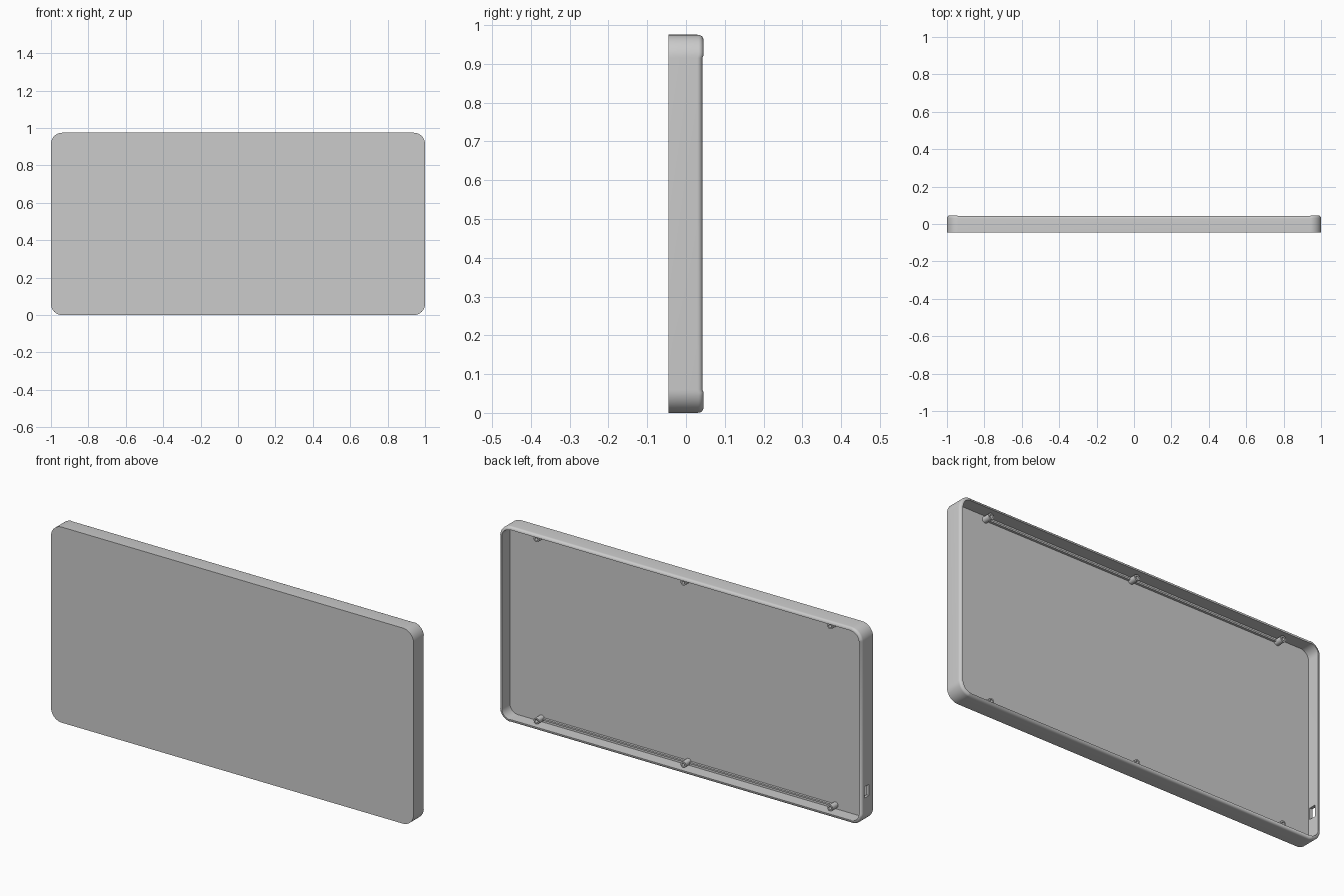
import bpy, bmesh, math

cube = bpy.data.objects.get("Cube")
if cube:
    bpy.data.objects.remove(cube, do_unlink=True)

W, H, D = 2.0, 0.975, 0.09
CORNER, WALL, FLOOR_Y, ROUND = 0.06, 0.015, -0.02, 0.013
FRONT, BACK = -D / 2, D / 2

gray = bpy.data.materials.new("light_gray")
gray.use_nodes = True
COLOR = (0.6, 0.6, 0.6, 1)
gray.diffuse_color = COLOR
gray.node_tree.nodes["Principled BSDF"].inputs["Base Color"].default_value = COLOR


def make_object(name, bm, smooth=True):
    bmesh.ops.recalc_face_normals(bm, faces=bm.faces)
    mesh = bpy.data.meshes.new(name)
    bm.to_mesh(mesh)
    bm.free()
    obj = bpy.data.objects.new(name, mesh)
    bpy.context.collection.objects.link(obj)
    mesh.materials.append(gray)
    if smooth:
        bpy.ops.object.select_all(action="DESELECT")
        obj.select_set(True)
        bpy.context.view_layer.objects.active = obj
        bpy.ops.object.shade_smooth_by_angle(angle=math.radians(35))
    return obj


def bridge(bm, a, b):
    n = len(a)
    for i in range(n):
        bm.faces.new((a[i], a[(i + 1) % n], b[(i + 1) % n], b[i]))


def rounded_ring(bm, inset, y, lift=0.0, steps=12):
    """Rounded rectangle in the xz plane; lift raises the corners a little."""
    r = CORNER - inset
    cx, cz = W / 2 - CORNER, H / 2 - CORNER
    ring = []
    for q, (sx, sz) in enumerate(((1, 1), (-1, 1), (-1, -1), (1, -1))):
        for i in range(steps + 1):
            a = math.pi / 2 * (q + i / steps)
            up = lift if 0 < i < steps else 0
            ring.append(bm.verts.new((sx * cx + r * math.cos(a), y + up,
                                      H / 2 + sz * cz + r * math.sin(a))))
    return ring


def box(name, center, size):
    bm = bmesh.new()
    bmesh.ops.create_cube(bm, size=1)
    bmesh.ops.scale(bm, vec=size, verts=bm.verts)
    bmesh.ops.translate(bm, vec=center, verts=bm.verts)
    return make_object(name, bm, smooth=False)


# Shell: flat front, side walls with a rounded rim, recessed floor
bm = bmesh.new()
lift = 0.003
rim = BACK - lift
rings = [rounded_ring(bm, 0, FRONT)]
for k in range(6):
    a = math.pi / 2 * k / 5
    rings.append(rounded_ring(bm, ROUND * (1 - math.cos(a)),
                              rim - ROUND * (1 - math.sin(a)), lift))
rings.append(rounded_ring(bm, WALL, rim, lift))
rings.append(rounded_ring(bm, WALL, FLOOR_Y))
for a, b in zip(rings, rings[1:]):
    bridge(bm, a, b)
bm.faces.new(rings[0])
bm.faces.new(rings[-1])
shell = make_object("tray_shell", bm)

# Port opening through the side wall
cutter = box("port_cutter", (-W / 2, 0.006, 0.162), (0.08, 0.036, 0.056))
cutter.hide_render = True
cutter.hide_viewport = True
cutter.display_type = "WIRE"
cut = shell.modifiers.new("port", "BOOLEAN")
cut.operation = "DIFFERENCE"
cut.solver = "EXACT"
cut.object = cutter


# Hollow screw posts along both long edges, joined by a low rib
def screw_post(name, x, z, radius=0.015, bore=0.008, tip=0.022):
    bm = bmesh.new()
    rings = []
    for r, y in ((radius, FLOOR_Y - 0.002), (radius, tip), (bore, tip), (bore, FLOOR_Y + 0.004)):
        rings.append([bm.verts.new((x + r * math.cos(t), y, z + r * math.sin(t)))
                      for t in (math.tau * i / 24 for i in range(24))])
    for a, b in zip(rings, rings[1:]):
        bridge(bm, a, b)
    bm.faces.new(rings[0])
    bm.faces.new(rings[-1])
    make_object(name, bm)


SPAN, EDGE, GAP = 0.81, 0.034, 0.013
for side, z in (("lower", EDGE), ("upper", H - EDGE)):
    for label, x in (("right", -SPAN), ("middle", 0), ("left", SPAN)):
        screw_post(f"{side}_{label}_screw_post", x, z)
    for label, s in (("right", -1), ("left", 1)):
        box(f"{side}_{label}_rib", (s * SPAN / 2, FLOOR_Y + 0.005, z),
            (SPAN - 2 * GAP, 0.014, 0.008))
